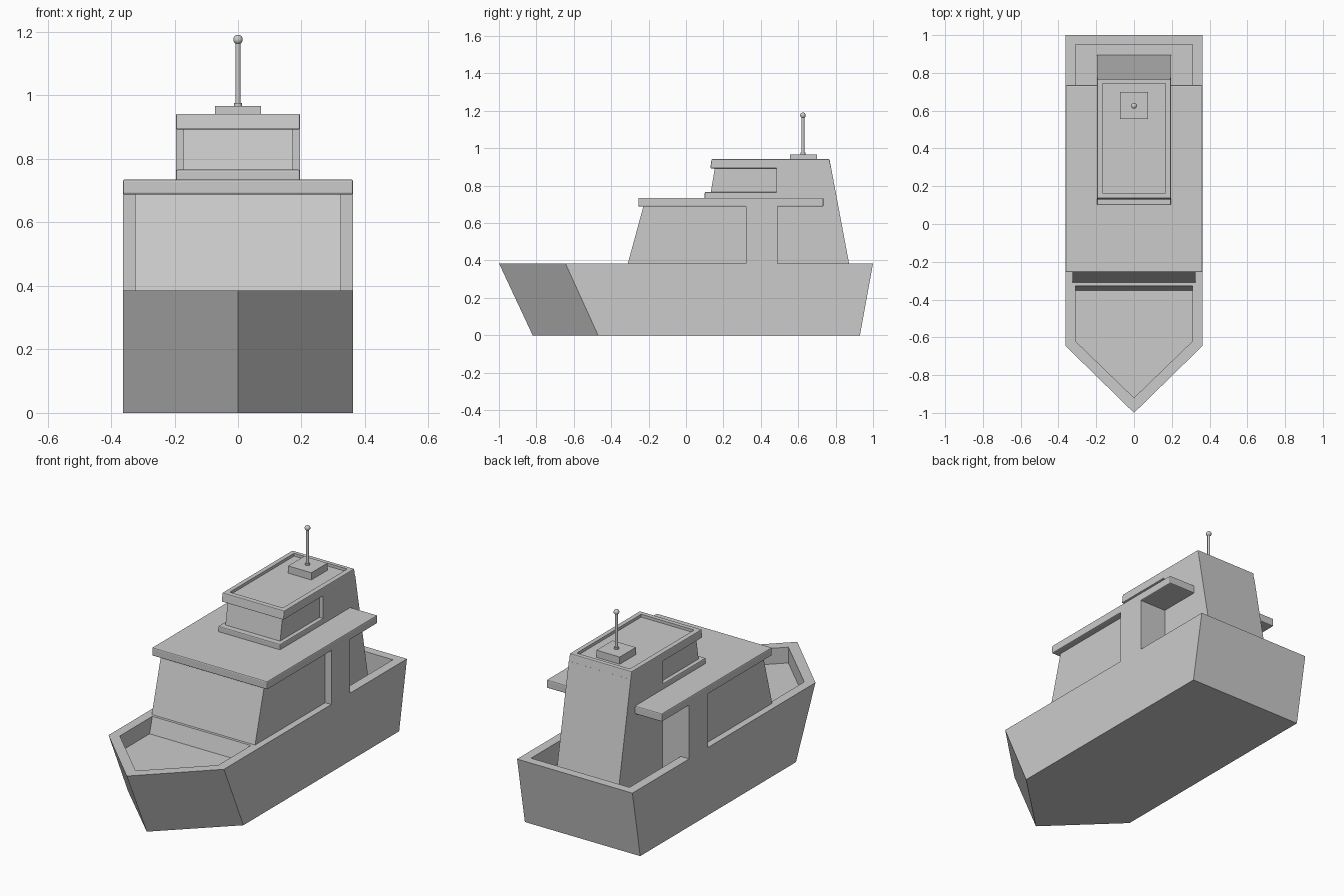
import bpy, bmesh

if "Cube" in bpy.data.objects:
    bpy.data.objects.remove(bpy.data.objects["Cube"])


def loft(name, low, high, bevel=0.0):
    """Solid between two matching closed loops of 3D points."""
    bm = bmesh.new()
    a = [bm.verts.new(p) for p in low]
    b = [bm.verts.new(p) for p in high]
    bm.faces.new(a)
    bm.faces.new(b)
    for i in range(len(a)):
        j = (i + 1) % len(a)
        bm.faces.new((a[i], a[j], b[j], b[i]))
    bmesh.ops.recalc_face_normals(bm, faces=bm.faces)
    me = bpy.data.meshes.new(name)
    bm.to_mesh(me)
    bm.free()
    ob = bpy.data.objects.new(name, me)
    bpy.context.collection.objects.link(ob)
    if bevel:
        m = ob.modifiers.new("soft_edges", "BEVEL")
        m.width, m.segments = bevel, 2
    return ob


def side_profile(name, half, yz, bevel=0.0):
    """Side outline (y, z) extruded across the full width."""
    return loft(name, [(-half, y, z) for y, z in yz], [(half, y, z) for y, z in yz], bevel)


def box(name, half, y0, y1, z0, z1, bevel=0.0):
    return side_profile(name, half, [(y0, z0), (y1, z0), (y1, z1), (y0, z1)], bevel)


def plan(half, tip, shoulder, back, z):
    """Pointed deck outline at height z."""
    return [(0, tip, z), (half, shoulder, z), (half, back, z), (-half, back, z), (-half, shoulder, z)]


def cut(target, cutter):
    m = target.modifiers.new(cutter.name, "BOOLEAN")
    m.operation, m.solver, m.object = "DIFFERENCE", "EXACT", cutter
    cutter.hide_render = True
    cutter.hide_set(True)


W = 0.363

# Hull with pointed, raked bow and two sunken decks
hull = loft("hull", plan(W, -0.82, -0.47, 0.93, 0), plan(W, -1, -0.645, 1, 0.385))
cut(hull, loft("bow_deck_cutter", plan(0.31, -0.92, -0.62, -0.352, 0.295),
               plan(0.31, -0.92, -0.62, -0.302, 0.475)))
cut(hull, box("stern_deck_cutter", 0.31, 0.45, 0.95, 0.26, 0.5))

# Cabin: glazed front, wide pillar block, roof slab
side_profile("cabin_windows", 0.325, [(-0.315, 0.37), (0.4, 0.37), (0.4, 0.70), (-0.225, 0.70)])
box("cabin_pillars", W, 0.32, 0.49, 0.375, 0.70)
box("cabin_rear_wall", 0.315, 0.44, 0.49, 0.25, 0.6)
box("cabin_roof", W, -0.255, 0.735, 0.688, 0.735, 0.006)

# Bridge: rear tower, window block, sill and recessed roof
side_profile("tower", 0.195, [(0.485, 0.25), (0.897, 0.25), (0.775, 0.90), (0.485, 0.90)])
side_profile("bridge_windows", 0.172, [(0.13, 0.75), (0.55, 0.75), (0.55, 0.91), (0.157, 0.91)])
box("bridge_sill", 0.195, 0.10, 0.50, 0.725, 0.766, 0.005)
top = side_profile("bridge_roof", 0.195,
                   [(0.13, 0.893), (0.776, 0.893), (0.767, 0.942), (0.137, 0.942)], 0.004)
cut(top, box("roof_recess_cutter", 0.167, 0.165, 0.743, 0.926, 1.0))

# Antenna
box("antenna_base", 0.073, 0.555, 0.70, 0.915, 0.967)
for name, r, z, h in (("antenna_collar", 0.013, 0.97, 0.012), ("antenna_pole", 0.008, 1.065, 0.21)):
    bpy.ops.mesh.primitive_cylinder_add(vertices=20, radius=r, depth=h, location=(0, 0.625, z))
    bpy.context.object.name = name
    bpy.ops.object.shade_smooth_by_angle()
bpy.ops.mesh.primitive_uv_sphere_add(segments=20, ring_count=12, radius=0.015, location=(0, 0.625, 1.176))
bpy.context.object.name = "antenna_tip"
bpy.ops.object.shade_smooth()
